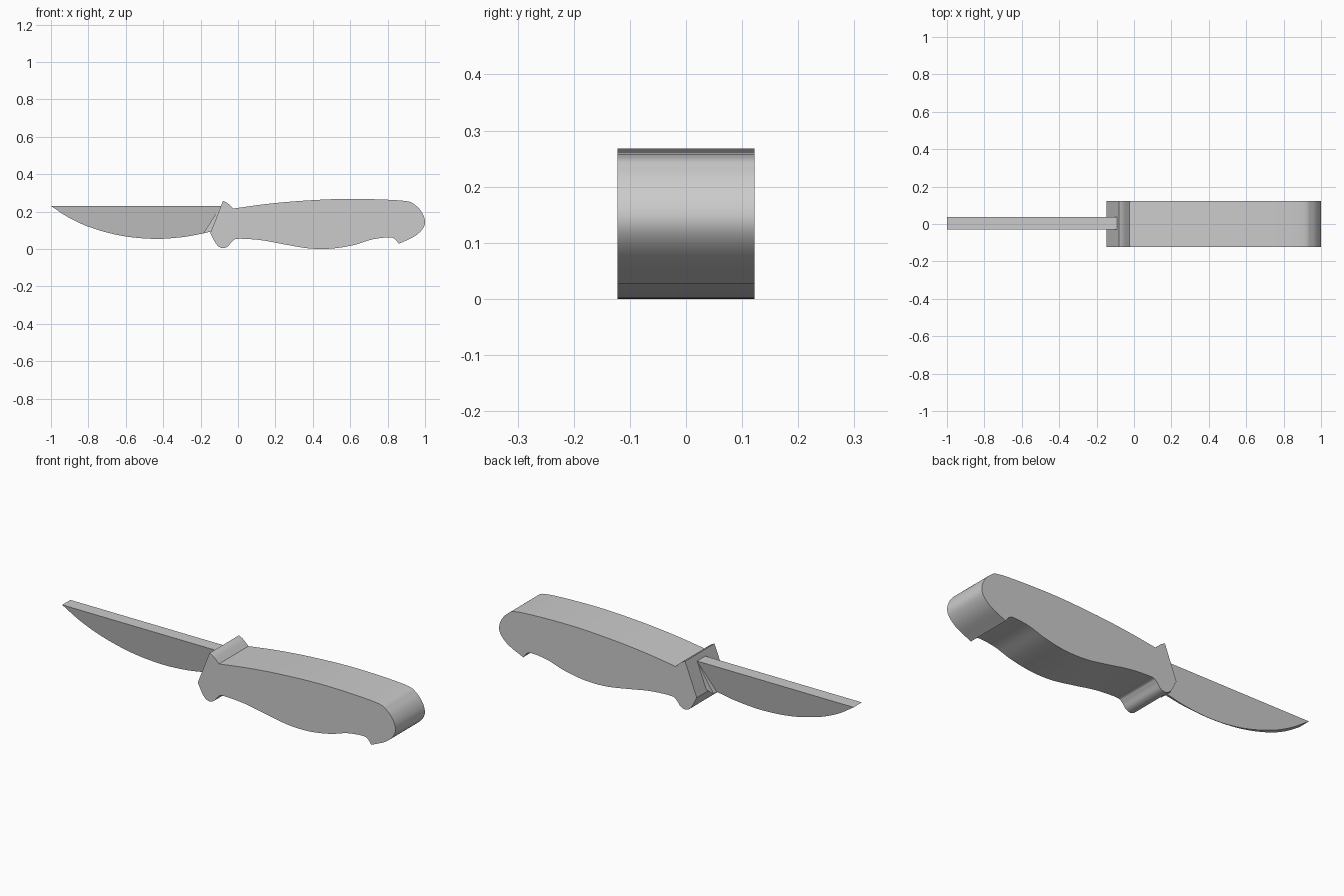
import bpy, bmesh
from mathutils import Vector

if "Cube" in bpy.data.objects:
    bpy.data.objects.remove(bpy.data.objects["Cube"], do_unlink=True)

steel = bpy.data.materials.new("light grey")
steel.use_nodes = True
grey = (0.6, 0.6, 0.6, 1)
steel.diffuse_color = grey
steel.node_tree.nodes["Principled BSDF"].inputs["Base Color"].default_value = grey


def smooth_run(points, steps=6):
    """Smooth curve through the points; the last point is left for the next run."""
    p = [Vector(q) for q in points]
    p = [2 * p[0] - p[1]] + p + [2 * p[-1] - p[-2]]
    out = []
    for a, b, c, d in zip(p, p[1:], p[2:], p[3:]):
        for i in range(steps):
            t = i / steps
            out.append(0.5 * (2 * b + (c - a) * t + (2 * a - 5 * b + 4 * c - d) * t ** 2
                              + (3 * b - a - 3 * c + d) * t ** 3))
    return out


def slab(name, outline, half_width, centre=0.0):
    """Side outline given thickness along y; half_width is a function of height."""
    bm = bmesh.new()
    sides = [[bm.verts.new((x, centre + s * half_width(z), z)) for x, z in outline]
             for s in (-1, 1)]
    front, back = sides
    bm.faces.new(front)
    bm.faces.new(back[::-1])
    for i in range(len(outline)):
        bm.faces.new((front[i - 1], front[i], back[i], back[i - 1]))
    bmesh.ops.recalc_face_normals(bm, faces=bm.faces)
    mesh = bpy.data.meshes.new(name)
    bm.to_mesh(mesh)
    bm.free()
    mesh.materials.append(steel)
    obj = bpy.data.objects.new(name, mesh)
    bpy.context.collection.objects.link(obj)
    bpy.ops.object.select_all(action='DESELECT')
    obj.select_set(True)
    bpy.context.view_layer.objects.active = obj
    bpy.ops.object.shade_smooth_by_angle()
    return obj


# Handle with its guard: smooth runs that meet at sharp corners
guard_top, neck, butt, heel = (-0.08, 0.258), (-0.025, 0.216), (0.86, 0.028), (-0.148, 0.085)
runs = [
    [guard_top, (-0.055, 0.244), neck],
    [neck, (0.15, 0.24), (0.35, 0.258), (0.6, 0.268), (0.88, 0.258), (0.95, 0.232),
     (0.99, 0.18), (0.995, 0.125), (0.95, 0.072), butt],
    [butt, (0.84, 0.052), (0.81, 0.062), (0.72, 0.052), (0.62, 0.022), (0.5, 0.003),
     (0.38, 0.004), (0.25, 0.025), (0.12, 0.048), (0, 0.055), (-0.03, 0.042),
     (-0.055, 0.014), (-0.085, 0.006), (-0.115, 0.025), heel],
]
outline = [q for run in runs for q in smooth_run(run)] + [Vector(heel)]
right_end = max(q.x for q in outline)
for q in outline:
    if q.x > 0.9:
        q.x += (1 - right_end) * (q.x - 0.9) / (right_end - 0.9)
low = min(q.y for q in outline)
for q in outline:
    if q.y < 0.1:
        q.y -= low * (0.1 - q.y) / (0.1 - low)
slab("handle", outline, lambda z: 0.122)

# Blade: a wedge that thins towards the cutting edge
THICK, SPINE, EDGE = 0.034, 0.23, 0.05
edge_curve = smooth_run([(-1, SPINE), (-0.9, 0.165), (-0.78, 0.112), (-0.62, 0.07),
                         (-0.45, 0.054), (-0.3, 0.063), (-0.187, 0.083)])
blade = edge_curve + [Vector((-0.187, 0.083)), Vector((-0.09, SPINE))]
slab("blade", blade, lambda z: THICK * (z - EDGE + 0.002) / (SPINE - EDGE + 0.002), 0.004)

# Full-thickness blade root between the wedge and the guard
root = [(-0.187, 0.083), (-0.13, 0.097), (-0.08, 0.2), (-0.09, SPINE)]
slab("blade_root", root, lambda z: THICK, 0.004)
